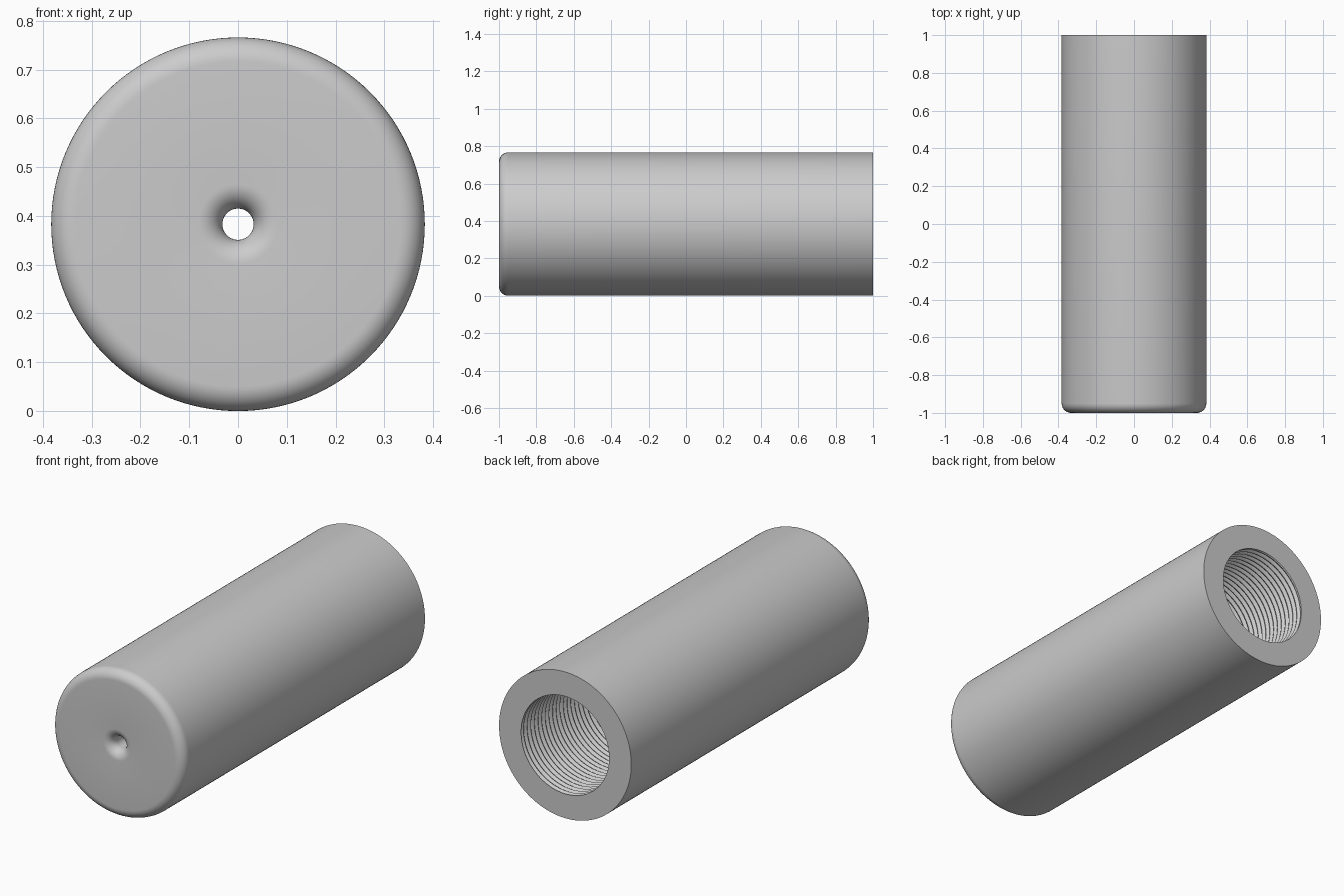
import bpy, bmesh, math

cube = bpy.data.objects.get("Cube")
if cube:
    bpy.data.objects.remove(cube, do_unlink=True)

SEG = 128
R, FILLET = 0.383, 0.05          # outer radius and front edge rounding
HOLE, FLARE = 0.032, 0.05        # small front hole and its rounded mouth
CREST, ROOT = 0.255, 0.268       # thread radii
PITCH, STEPS = 0.03, 4
FLOOR, BACK, FRONT = -0.85, 1.0, -1.0

grey = bpy.data.materials.new("satin grey")
grey.use_nodes = True
colour = (0.6, 0.6, 0.6, 1)
grey.diffuse_color = colour
grey.node_tree.nodes["Principled BSDF"].inputs["Base Color"].default_value = colour


def arc(cr, cy, rad, a0, a1, n=10):
    """Arc points (radius, y) between two angles in degrees."""
    angles = [math.radians(a0 + (a1 - a0) * i / n) for i in range(n + 1)]
    return [(cr + rad * math.cos(a), cy + rad * math.sin(a)) for a in angles]


def skin(bm, rows):
    """Join neighbouring rows of vertices with quads."""
    for a, b in zip(rows, rows[1:]):
        for j in range(SEG):
            bm.faces.new((a[j], a[j + 1], b[j + 1], b[j]))


def point(bm, r, y, j):
    t = 2 * math.pi * (j % SEG) / SEG
    return bm.verts.new((r * math.cos(t), y, r * math.sin(t) + R))


bm = bmesh.new()

# Shell: bore floor, hole, flared mouth, front face, rounded edge, wall, back rim
profile = [(CREST, FLOOR), (HOLE, FLOOR)]
profile += arc(HOLE + FLARE, FRONT + FLARE, FLARE, 180, 270)
profile += arc(R - FILLET, FRONT + FILLET, FILLET, -90, 0)
profile += [(R, BACK), (CREST, BACK)]
skin(bm, [[point(bm, r, y, j) for j in range(SEG + 1)] for r, y in profile])

# Helical thread lining the bore, trimmed at both ends
turns = math.ceil((BACK - FLOOR) / PITCH) + 1
radii = [CREST, CREST + 0.3 * (ROOT - CREST), ROOT, CREST + 0.3 * (ROOT - CREST)]
rows = []
for i in range(turns * STEPS + 1):
    row = []
    for j in range(SEG + 1):
        y = FLOOR + (i / STEPS - 1 + j / SEG) * PITCH
        inside = FLOOR < y < BACK
        row.append(point(bm, radii[i % STEPS] if inside else CREST,
                         min(max(y, FLOOR), BACK), j))
    rows.append(row)
skin(bm, rows)

bmesh.ops.remove_doubles(bm, verts=bm.verts, dist=0.00005)
bmesh.ops.recalc_face_normals(bm, faces=bm.faces)

mesh = bpy.data.meshes.new("threaded_sleeve")
bm.to_mesh(mesh)
bm.free()
mesh.materials.append(grey)
sleeve = bpy.data.objects.new("threaded_sleeve", mesh)
bpy.context.collection.objects.link(sleeve)
bpy.context.view_layer.objects.active = sleeve
sleeve.select_set(True)
bpy.ops.object.shade_smooth_by_angle(angle=math.radians(30))
